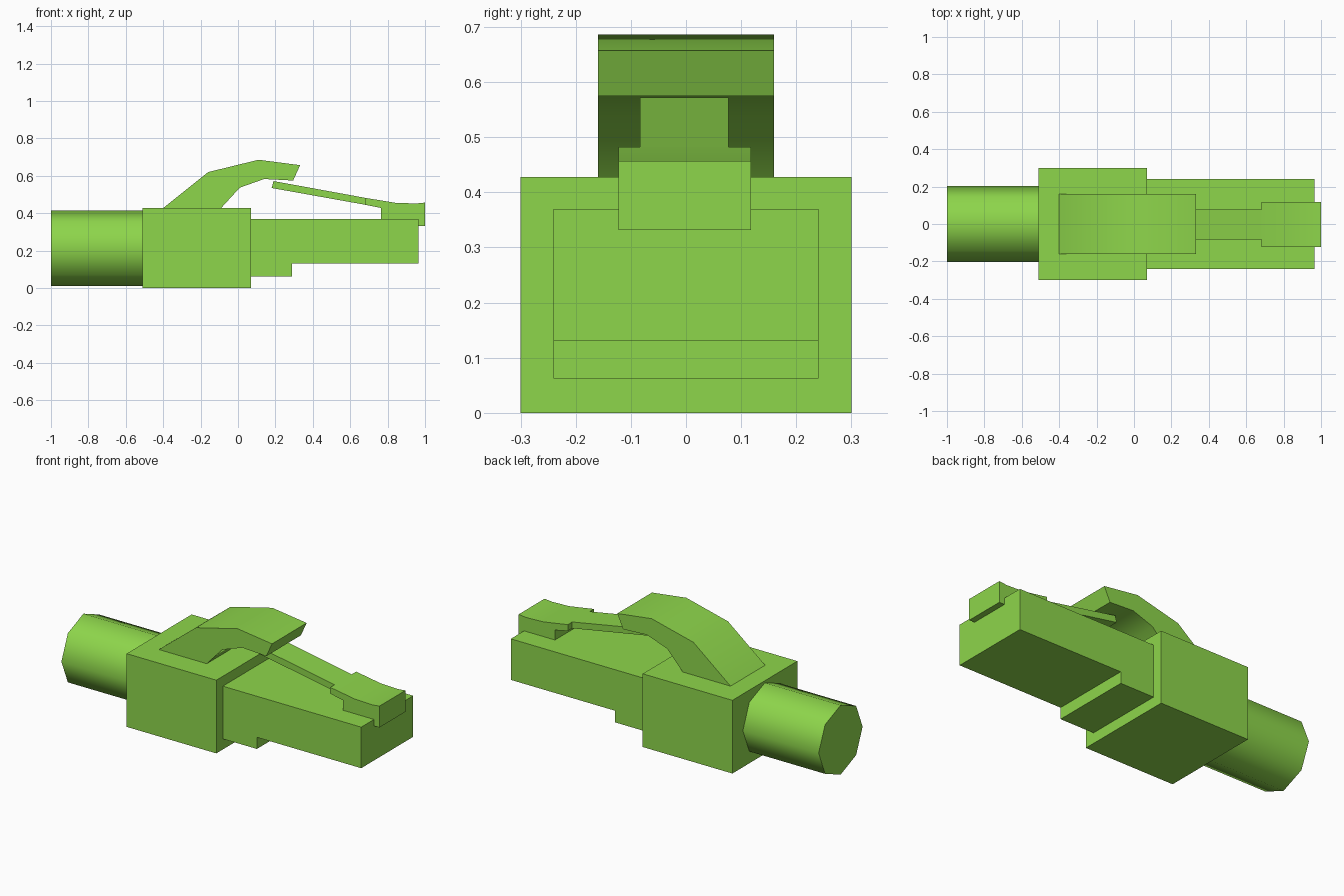
import bpy, bmesh, math

if "Cube" in bpy.data.objects:
    bpy.data.objects.remove(bpy.data.objects["Cube"])

green = bpy.data.materials.new("bright_green")
green.diffuse_color = (0.27, 0.67, 0.07, 1)
green.use_nodes = True
green.node_tree.nodes["Principled BSDF"].inputs["Base Color"].default_value = green.diffuse_color


def finish(name, bm, angle):
    bmesh.ops.recalc_face_normals(bm, faces=bm.faces)
    mesh = bpy.data.meshes.new(name)
    bm.to_mesh(mesh)
    bm.free()
    mesh.materials.append(green)
    obj = bpy.data.objects.new(name, mesh)
    bpy.context.collection.objects.link(obj)
    bpy.ops.object.select_all(action='DESELECT')
    obj.select_set(True)
    bpy.context.view_layer.objects.active = obj
    if angle:
        bpy.ops.object.shade_smooth_by_angle(angle=math.radians(angle))
    return obj


def extrude_y(name, profile, y0, y1, angle=0):
    """Sweep an (x, z) outline from y0 to y1."""
    bm = bmesh.new()
    face = bm.faces.new([bm.verts.new((x, y0, z)) for x, z in profile])
    new = bmesh.ops.extrude_face_region(bm, geom=[face])["geom"]
    verts = [v for v in new if isinstance(v, bmesh.types.BMVert)]
    bmesh.ops.translate(bm, verts=verts, vec=(0, y1 - y0, 0))
    return finish(name, bm, angle)


# Eight-sided cable, smooth along its length
bm = bmesh.new()
bmesh.ops.create_cone(bm, cap_ends=True, segments=8, radius1=0.203, radius2=0.203, depth=0.49)
for v in bm.verts:
    v.co = (v.co.z - 0.755, v.co.y, v.co.x + 0.213)
finish("cable", bm, 50)

# Main housing block
extrude_y("housing", [(-0.51, 0), (0.07, 0), (0.07, 0.428), (-0.51, 0.428)], -0.3, 0.3)

# Plug nose with a deeper step beside the housing
extrude_y("plug_nose", [(0.07, 0.062), (0.29, 0.062), (0.29, 0.13), (0.965, 0.13),
                        (0.965, 0.37), (0.07, 0.37)], -0.24, 0.24)

# Arched guard rising from the housing over the latch
extrude_y("latch_guard", [(-0.4, 0.428), (-0.16, 0.62), (0.11, 0.686), (0.332, 0.657),
                          (0.295, 0.575), (0.14, 0.583), (0.01, 0.537), (-0.09, 0.428)],
          -0.16, 0.16, 30)

# Narrow springy latch arm
extrude_y("latch_arm", [(0.18, 0.535), (0.19, 0.572), (0.682, 0.482), (0.682, 0.445)],
          -0.083, 0.077, 30)

# Wider latch root that hooks over the tip of the nose
extrude_y("latch_root", [(0.682, 0.482), (0.84, 0.456), (0.95, 0.452), (1.0, 0.457),
                         (1.0, 0.332), (0.965, 0.332), (0.965, 0.37), (0.765, 0.37),
                         (0.765, 0.428), (0.682, 0.445)], -0.122, 0.118, 30)
